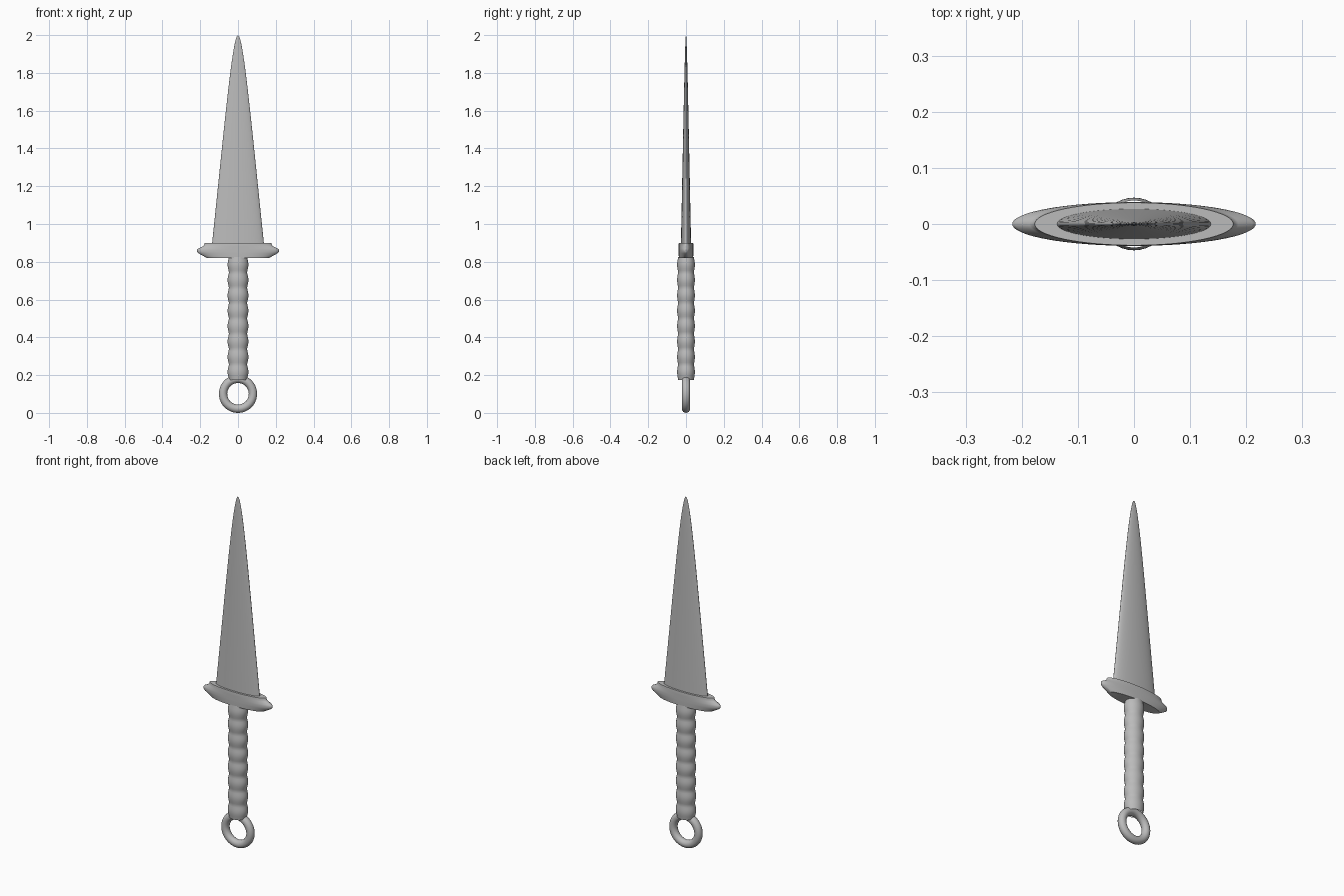
import bpy, math

cube = bpy.data.objects.get("Cube")
if cube:
    bpy.data.objects.remove(cube, do_unlink=True)

steel = bpy.data.materials.new("grey steel")
steel.use_nodes = True
GREY = (0.5, 0.5, 0.5, 1)
steel.diffuse_color = GREY
steel.node_tree.nodes["Principled BSDF"].inputs["Base Color"].default_value = GREY


def finish(obj, name, angle=35):
    obj.name = name
    obj.data.materials.clear()
    obj.data.materials.append(steel)
    bpy.ops.object.select_all(action="DESELECT")
    obj.select_set(True)
    bpy.context.view_layer.objects.active = obj
    bpy.ops.object.shade_smooth_by_angle(angle=math.radians(angle))


def loft(name, rings, sides=48, bottom=True, top=True, angle=35):
    """Stack elliptical rings given as (z, x radius, y radius)."""
    verts, faces = [], []
    for z, rx, ry in rings:
        for i in range(sides):
            a = math.tau * i / sides
            verts.append((rx * math.cos(a), ry * math.sin(a), z))
    for r in range(len(rings) - 1):
        for i in range(sides):
            j = (i + 1) % sides
            a, b = r * sides, (r + 1) * sides
            faces.append((a + i, a + j, b + j, b + i))
    if bottom:
        faces.append(tuple(reversed(range(sides))))
    if top:
        faces.append(tuple(range(len(verts) - sides, len(verts))))
    mesh = bpy.data.meshes.new(name)
    mesh.from_pydata(verts, [], faces)
    obj = bpy.data.objects.new(name, mesh)
    bpy.context.collection.objects.link(obj)
    finish(obj, name, angle)


# Blade: flat elliptical section narrowing along a gentle curve to the point
STEPS = 32
blade = []
for k in range(STEPS + 1):
    t = 1 - (1 - k / STEPS) ** 1.6
    w = max(0.45 * (1 - t) + 0.55 * (1 - t) ** 0.5 - 0.12 * t * (1 - t), 0.004)
    blade.append((0.89 + 1.11 * t, 0.138 * w, 0.027 * w))
loft("blade", blade, 64)

# Guard: oval plate with a rim that bulges towards both tips
loft("guard", [(0.82, 0.165, 0.038), (0.845, 0.209, 0.039), (0.853, 0.216, 0.039),
               (0.862, 0.217, 0.039), (0.87, 0.211, 0.039), (0.882, 0.186, 0.039),
               (0.89, 0.179, 0.039), (0.90, 0.177, 0.038)], 64, angle=40)

# Grip: open ribbed tube
RIBS, CUTS = 8, 8
grip = []
for k in range(RIBS * CUTS + 1):
    t = k / (RIBS * CUTS)
    swell = 0.007 * abs(math.sin(math.pi * RIBS * t)) ** 1.3
    grip.append((0.175 + 0.65 * t, 0.048 + swell, 0.042 + swell * 0.7))
loft("grip", grip, 32, bottom=False, top=False, angle=60)

# Pommel ring
bpy.ops.mesh.primitive_torus_add(major_radius=0.079, minor_radius=0.022,
                                 major_segments=48, minor_segments=16,
                                 location=(0, 0, 0.101), rotation=(math.pi / 2, 0, 0))
finish(bpy.context.object, "pommel_ring", 60)
